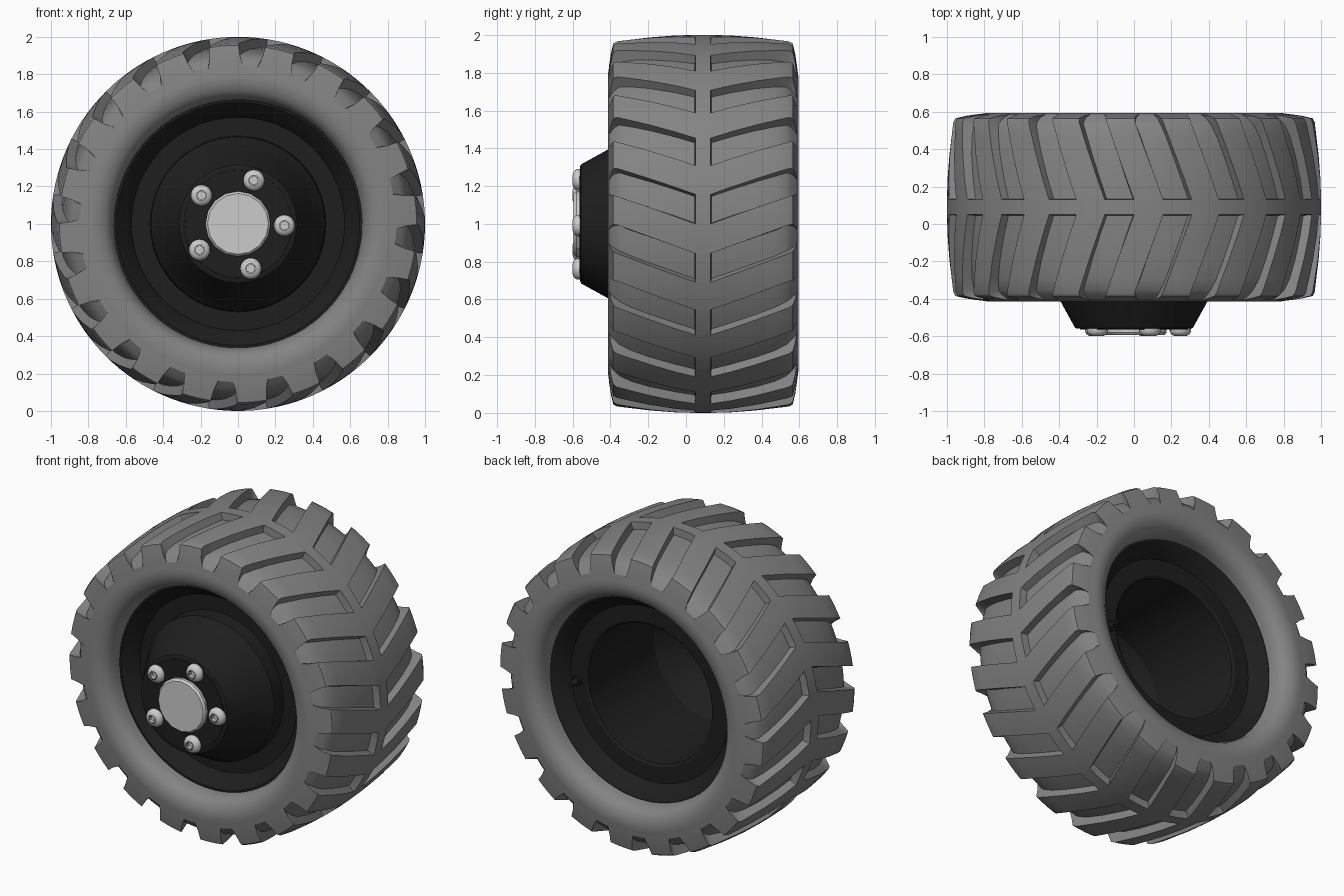
import bpy, bmesh, math
from mathutils import Matrix

if "Cube" in bpy.data.objects:
    bpy.data.objects.remove(bpy.data.objects["Cube"])

MID, CZ, N = 0.09, 1.0, 20          # tyre mid plane, axle height, lugs per side
PITCH = 2 * math.pi / N


def material(name, v):
    m = bpy.data.materials.new(name)
    m.diffuse_color = (v, v, v, 1)
    m.use_nodes = True
    m.node_tree.nodes["Principled BSDF"].inputs["Base Color"].default_value = m.diffuse_color
    return m


RUBBER, BLACK = material("rubber", 0.23), material("black_rim", 0.013)
STEEL = material("steel", 0.55)


def finish(bm, name, mat, angle=30):
    bmesh.ops.recalc_face_normals(bm, faces=bm.faces)
    me = bpy.data.meshes.new(name)
    bm.to_mesh(me)
    bm.free()
    ob = bpy.data.objects.new(name, me)
    bpy.context.collection.objects.link(ob)
    me.materials.append(mat)
    bpy.ops.object.select_all(action='DESELECT')
    ob.select_set(True)
    bpy.context.view_layer.objects.active = ob
    bpy.ops.object.shade_smooth_by_angle(angle=math.radians(angle))
    return ob


def point(r, a, y, cx=0, cz=CZ):
    return (cx + r * math.sin(a), y, cz + r * math.cos(a))


def skin(bm, rings):
    """Join equal rings of vertices with quads."""
    for a, b in zip(rings, rings[1:]):
        n = len(a)
        for i in range(n):
            j = (i + 1) % n
            bm.faces.new((a[i], a[j], b[j], b[i]))


def lathe(name, profile, seg, mat, closed=False, caps=False, cx=0, cz=CZ, angle=30):
    """Spin (y, radius) points about an axis along y."""
    bm = bmesh.new()
    rings = [[bm.verts.new(point(r, 2 * math.pi * i / seg, y, cx, cz)) for i in range(seg)]
             for y, r in profile]
    skin(bm, rings + rings[:1] if closed else rings)
    if caps:
        bm.faces.new(rings[0])
        bm.faces.new(rings[-1])
    return finish(bm, name, mat, angle)


# Tyre: each half is a grid whose groove rows drop to a floor profile
# columns: lug offset, lug radius, floor offset, floor radius, groove width
COLS = [(0, 1, 0, 1, 1), (.04, 1, .04, 1, 1), (.042, 1, .044, .953, 1),
        (.15, .997, .15, .949, 1), (.28, .987, .28, .938, 1), (.38, .975, .38, .922, 1),
        (.455, .966, .442, .902, 1), (.475, .955, .462, .885, .95),
        (.488, .90, .482, .862, .85), (.496, .845, .496, .845, .6)]
SIDE = [(.50, .81), (.504, .785), (.50, .75), (.488, .715), (.468, .69),
        (.44, .673), (.40, .663), (.35, .66), (.25, .62), (0, .62)]
COLS += [(d, r, d, r, .6) for d, r in SIDE]
ROWS = [0, .17, .33, .5, .515, .7, .8, .985]    # first four lie on the lug

bm = bmesh.new()
for side in (-1, 1):                            # front and back halves mirror each other
    rings = []
    for d, r, fd, fr, w in COLS:
        ring = []
        shift = math.radians(9) * min(max((d - .04) / .43, 0), 1)
        for k in range(N):
            for n, t in enumerate(ROWS):
                floor = n > 3
                if n == 0:
                    t = -.25 + .25 * w
                elif n >= 3:
                    t = .75 + (t - .75) * w
                a = (k + t - 1) * PITCH - shift
                ring.append(bm.verts.new(point(fr if floor else r, a,
                                               MID + side * (fd if floor else d))))
        rings.append(ring)
    skin(bm, rings)
bmesh.ops.remove_doubles(bm, verts=bm.verts, dist=1e-5)
finish(bm, "tyre", RUBBER)

# Rim: dished front, raised hub cone, hollow back
lathe("rim", [(-.24, .675), (-.285, .668), (-.285, .65), (-.22, .58), (-.20, .57),
              (-.20, .47), (-.29, .465), (-.305, .45), (-.41, .395), (-.555, .315),
              (-.56, .305), (-.56, .001),
              (-.52, .001), (-.52, .28), (-.28, .43), (.37, .45), (.38, .465),
              (.38, .57), (.42, .60), (.455, .64), (.465, .655), (.465, .666), (.42, .675)],
      64, BLACK, closed=True)

# Raised hub face plate
lathe("hub_face", [(-.555, .29), (-.563, .288)], 48, BLACK, caps=True)

# Centre cap
lathe("centre_cap", [(-.55, .175), (-.58, .175), (-.594, .163)], 16, STEEL, caps=True, angle=20)

# Five button head bolts with hex sockets
for k in range(5):
    a = math.radians(92 + 72 * k)
    cx, _, cz = point(.248, a, 0)
    lathe(f"bolt_{k + 1}", [(-.55, .057), (-.574, .057), (-.587, .051), (-.596, .039), (-.6, .027)],
          24, STEEL, cx=cx, cz=cz)
    lathe(f"bolt_socket_{k + 1}", [(-.6, .027), (-.5985, .0235), (-.575, .0235)],
          6, STEEL, cx=cx, cz=cz)
    bm = bmesh.new()
    bmesh.ops.create_circle(bm, cap_ends=True, segments=24, radius=.03,
                            matrix=Matrix.Translation((cx, -.576, cz)) @ Matrix.Rotation(math.pi / 2, 4, 'X'))
    finish(bm, f"bolt_floor_{k + 1}", STEEL)

# Air valve inside the back of the rim
lathe("valve_stem", [(.36, .022), (.42, .022), (.43, .016), (.46, .016)], 12, BLACK,
      caps=True, cx=.52, cz=.95)
lathe("valve_nut", [(.37, .036), (.40, .036)], 6, BLACK, caps=True, cx=.52, cz=.95)
